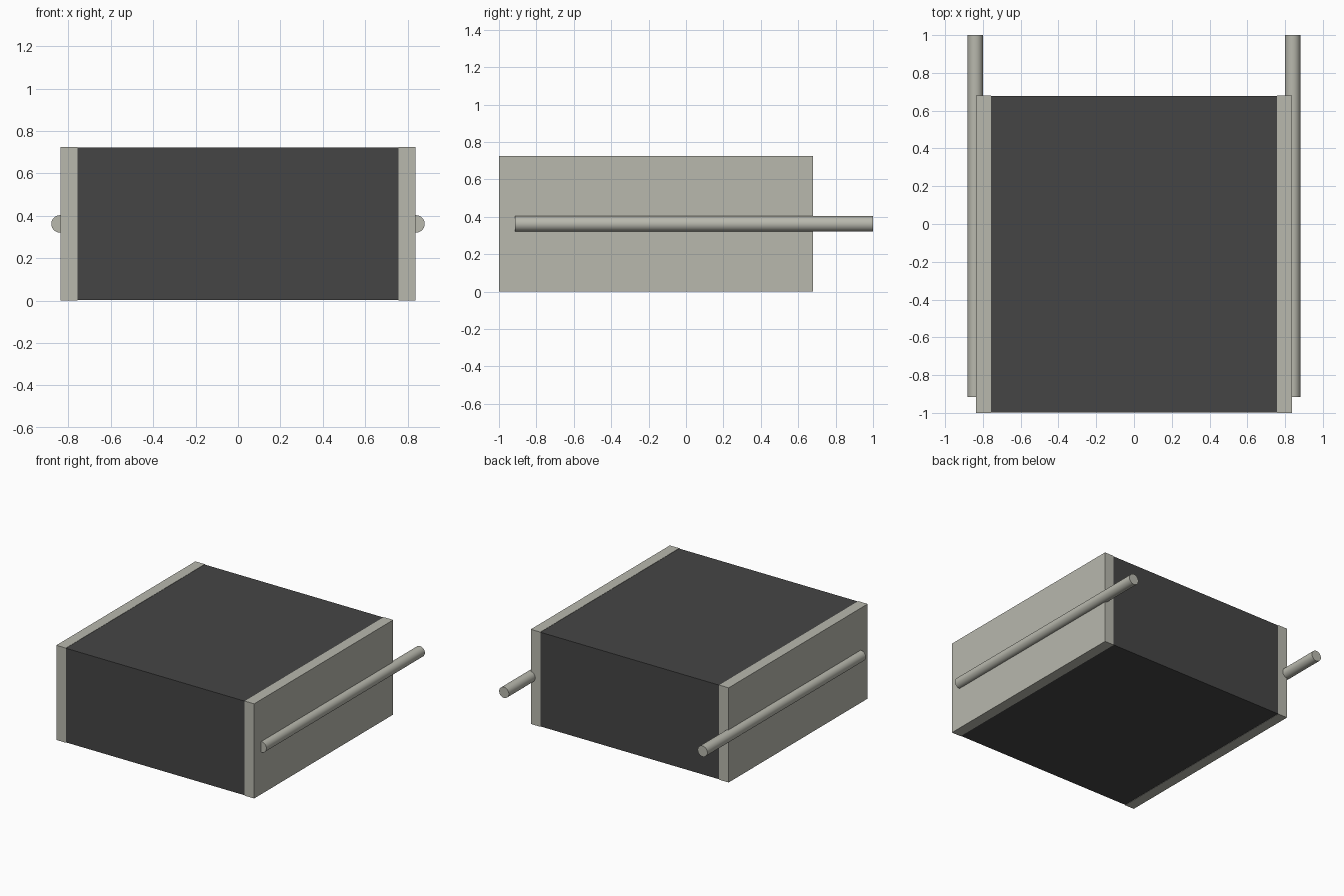
import bpy
import math

cube = bpy.data.objects.get("Cube")
if cube:
    bpy.data.objects.remove(cube, do_unlink=True)


def make_material(name, rgb):
    mat = bpy.data.materials.new(name)
    mat.use_nodes = True
    color = (*rgb, 1.0)
    mat.diffuse_color = color
    mat.node_tree.nodes["Principled BSDF"].inputs["Base Color"].default_value = color
    return mat


def finish(name, mat):
    obj = bpy.context.object
    obj.name = name
    obj.data.materials.append(mat)
    return obj


def add_box(name, low, high, mat):
    center = [(a + b) / 2 for a, b in zip(low, high)]
    bpy.ops.mesh.primitive_cube_add(size=1, location=center)
    obj = finish(name, mat)
    obj.scale = [b - a for a, b in zip(low, high)]
    bpy.ops.object.transform_apply(location=False, rotation=False, scale=True)


def add_rod(name, x, z, y0, y1, radius, mat):
    bpy.ops.mesh.primitive_cylinder_add(
        vertices=32, radius=radius, depth=y1 - y0,
        location=(x, (y0 + y1) / 2, z), rotation=(math.pi / 2, 0, 0))
    finish(name, mat)
    bpy.ops.object.shade_smooth_by_angle(angle=math.radians(30))


light_grey = make_material("warm light grey", (0.48, 0.48, 0.42))
dark_grey = make_material("dark grey", (0.06, 0.06, 0.06))

INNER, OUTER = 0.757, 0.837   # side panel thickness range
HEIGHT = 0.724

# Central body between the side panels
add_box("body", (-INNER, -0.998, 0.002), (INNER, 0.678, HEIGHT - 0.002), dark_grey)

# Side panels, each with a half-sunk rod reaching out of the back
for side, sign in (("left", 1), ("right", -1)):
    xs = sorted((sign * INNER, sign * OUTER))
    add_box(side + "_panel", (xs[0], -1.0, 0.0), (xs[1], 0.68, HEIGHT), light_grey)
    add_rod(side + "_rod", sign * 0.84, HEIGHT / 2, -0.915, 1.0, 0.041, light_grey)
